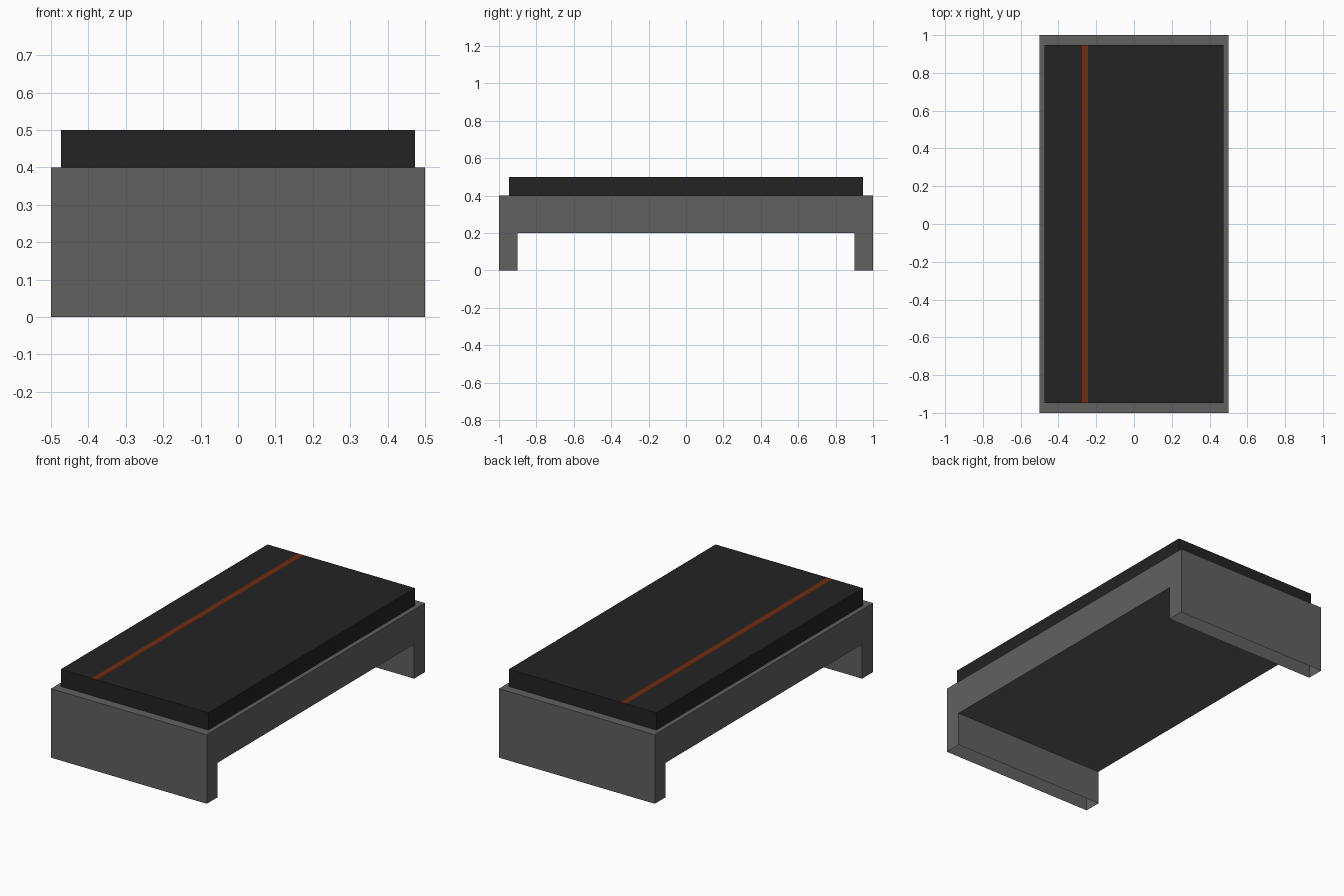
import bpy
import bmesh

if "Cube" in bpy.data.objects:
    bpy.data.objects.remove(bpy.data.objects["Cube"])


def material(name, rgb):
    m = bpy.data.materials.new(name)
    m.diffuse_color = (*rgb, 1.0)
    m.use_nodes = True
    m.node_tree.nodes["Principled BSDF"].inputs["Base Color"].default_value = m.diffuse_color
    return m


GREY = material("warm grey frame", (0.117, 0.122, 0.112))
BLACK = material("charcoal cushion", (0.0168, 0.0168, 0.0168))
RUST = material("rust stripe", (0.168, 0.025, 0.005))


def extrude_profile(name, points, axis_vec, place, mats):
    """Extrude a closed 2D profile along a vector; place maps (a, b) to xyz."""
    bm = bmesh.new()
    face = bm.faces.new([bm.verts.new(place(a, b)) for a, b in points])
    ext = bmesh.ops.extrude_face_region(bm, geom=[face], use_keep_orig=True)
    verts = [g for g in ext["geom"] if isinstance(g, bmesh.types.BMVert)]
    bmesh.ops.translate(bm, verts=verts, vec=axis_vec)
    bmesh.ops.recalc_face_normals(bm, faces=bm.faces)
    me = bpy.data.meshes.new(name)
    ob = bpy.data.objects.new(name, me)
    bpy.context.collection.objects.link(ob)
    for m in mats:
        me.materials.append(m)
    return ob, bm


# Frame: bridge-shaped side profile, hollow legs open at the floor
half = [(1.0, 0.4), (1.0, 0.0), (0.9, 0.0), (0.9, 0.2)]
profile = half + [(-y, z) for y, z in reversed(half)]
frame, bm = extrude_profile("bench_frame", profile, (1.0, 0, 0),
                            lambda y, z: (-0.5, y, z), [GREY])
open_ends = [f for f in bm.faces if all(v.co.z < 0.001 for v in f.verts)]
bmesh.ops.delete(bm, geom=open_ends, context='FACES_ONLY')
bm.to_mesh(frame.data)
bm.free()

# Cushion: slab with a painted stripe cut into its top
W, L = 0.473, 0.947
cushion, bm = extrude_profile("cushion", [(-W, -L), (W, -L), (W, L), (-W, L)],
                              (0, 0, 0.1), lambda x, y: (x, y, 0.4),
                              [BLACK, RUST])
for x in (-0.276, -0.244):
    bmesh.ops.bisect_plane(bm, geom=bm.verts[:] + bm.edges[:] + bm.faces[:],
                           plane_co=(x, 0, 0), plane_no=(1, 0, 0))
bm.normal_update()
for f in bm.faces:
    if f.normal.z > 0.9 and -0.276 < f.calc_center_median().x < -0.244:
        f.material_index = 1
bm.to_mesh(cushion.data)
bm.free()
